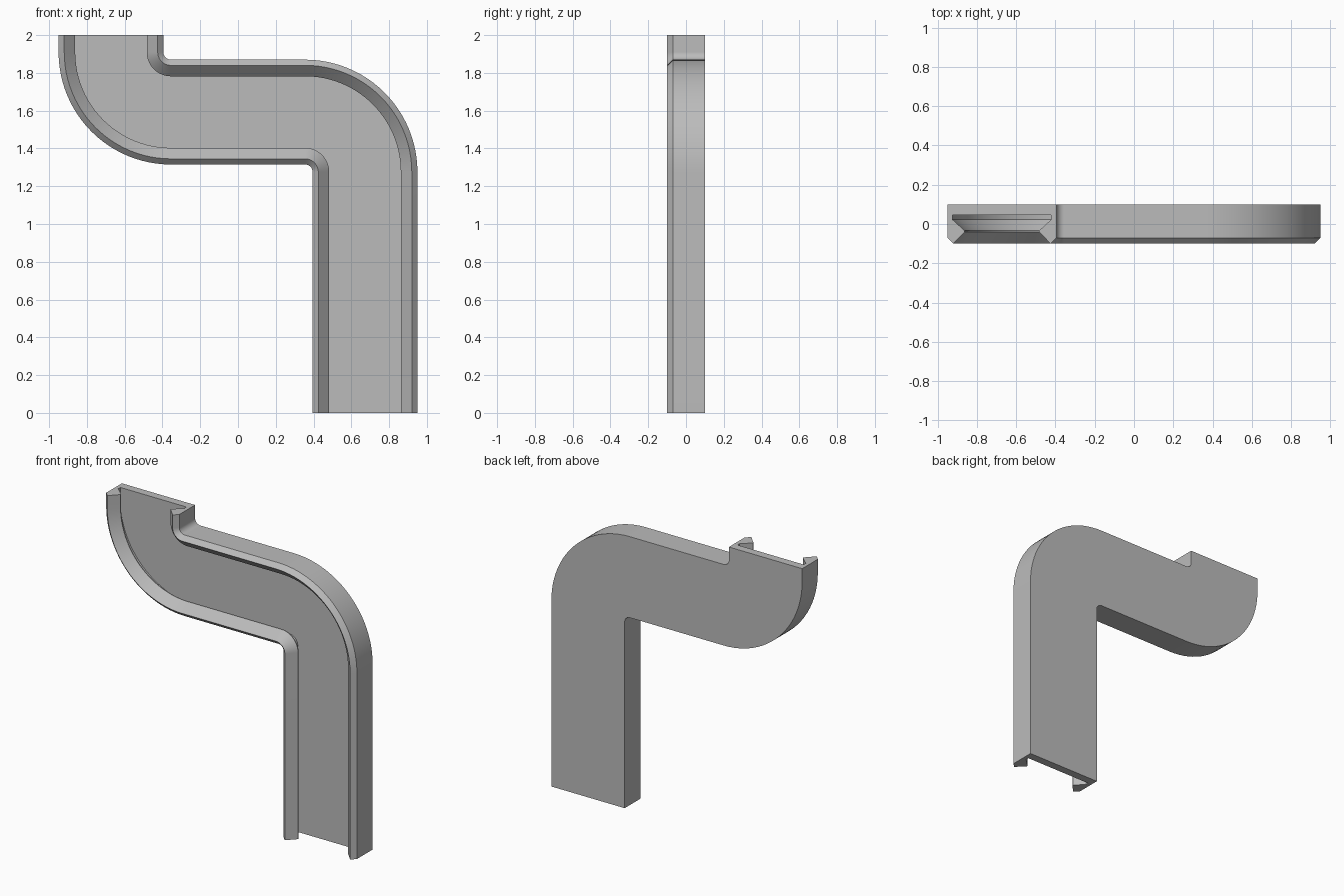
import bpy, bmesh
from math import sin, cos, pi, radians

cube = bpy.data.objects.get("Cube")
if cube:
    bpy.data.objects.remove(cube, do_unlink=True)

# Plain grey material
grey = bpy.data.materials.new("light grey")
grey.use_nodes = True
colour = (0.5, 0.5, 0.5, 1)
grey.diffuse_color = colour
grey.node_tree.nodes["Principled BSDF"].inputs["Base Color"].default_value = colour

HALF = 0.2775      # half width of the channel
BEND = 0.3175      # centreline bend radius
BEND_X = 0.355     # bend centres sit at -BEND_X and +BEND_X
UPPER_Z, LOWER_Z = 1.91, 1.275
STEPS = 24

# Channel section: (offset across, depth), one half then mirrored
half = [(HALF, 0.1), (HALF, -0.07), (HALF - 0.03, -0.1), (HALF - 0.088, -0.04),
        (HALF - 0.088, -0.034), (HALF - 0.027, 0.022), (HALF - 0.027, 0.045)]
section = half + [(-u, y) for u, y in reversed(half)]

# Centreline stations: position x, z and sideways direction x, z
angles = [pi / 2 * i / STEPS for i in range(STEPS + 1)]
path = [(-BEND_X - BEND, 2, 1, 0)]
path += [(-BEND_X - BEND * cos(a), UPPER_Z - BEND * sin(a), cos(a), sin(a)) for a in angles]
path += [(BEND_X + BEND * sin(a), LOWER_Z + BEND * cos(a), sin(a), cos(a)) for a in angles]
path += [(BEND_X + BEND, 0, 1, 0)]

# Sweep the section along the path and cap both ends
bm = bmesh.new()
rings = [[bm.verts.new((x + nx * u, y, z + nz * u)) for u, y in section]
         for x, z, nx, nz in path]
count = len(section)
for a, b in zip(rings, rings[1:]):
    for i in range(count):
        j = (i + 1) % count
        bm.faces.new((a[i], a[j], b[j], b[i]))
bm.faces.new(rings[0])
bm.faces.new(rings[-1][::-1])
bmesh.ops.recalc_face_normals(bm, faces=bm.faces[:])

mesh = bpy.data.meshes.new("curved_channel")
bm.to_mesh(mesh)
bm.free()
mesh.materials.append(grey)
channel = bpy.data.objects.new("curved_channel", mesh)
bpy.context.collection.objects.link(channel)

# Smooth bends, sharp section edges
bpy.ops.object.select_all(action='DESELECT')
channel.select_set(True)
bpy.context.view_layer.objects.active = channel
bpy.ops.object.shade_smooth_by_angle(angle=radians(25))
